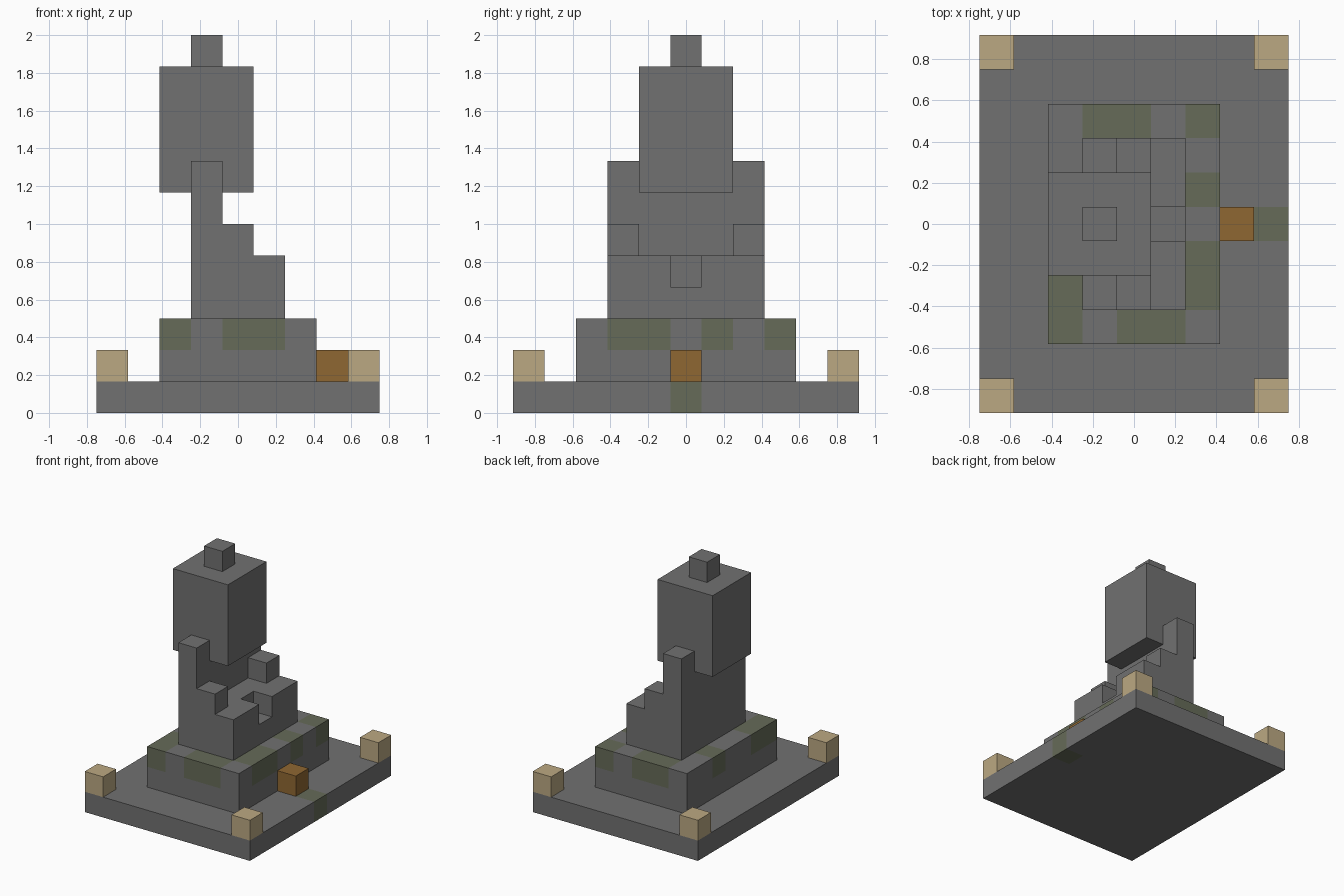
import bpy, bmesh
from mathutils import Vector

if "Cube" in bpy.data.objects:
    bpy.data.objects.remove(bpy.data.objects["Cube"], do_unlink=True)

U = 1 / 6                                  # side of one building block
ORIGIN = Vector((-4.5, -5.5, 0))           # corner of the block grid


def material(name, rgb):
    mat = bpy.data.materials.new(name)
    mat.use_nodes = True
    mat.diffuse_color = (*rgb, 1)
    mat.node_tree.nodes["Principled BSDF"].inputs["Base Color"].default_value = (*rgb, 1)
    return mat


stone = material("grey stone", (0.165, 0.165, 0.165))
moss = material("mossy stone", (0.133, 0.147, 0.098))
tan = material("pale tan", (0.50, 0.395, 0.225))
orange = material("brown orange", (0.275, 0.136, 0.032))


def finish(name, bm, mats):
    bmesh.ops.recalc_face_normals(bm, faces=bm.faces)
    for v in bm.verts:
        v.co = (v.co + ORIGIN) * U
    mesh = bpy.data.meshes.new(name)
    bm.to_mesh(mesh)
    bm.free()
    for mat in mats:
        mesh.materials.append(mat)
    obj = bpy.data.objects.new(name, mesh)
    bpy.context.collection.objects.link(obj)
    return obj


def prism(outline, z0, z1):
    """Upright solid over a plan outline, in block units."""
    bm = bmesh.new()
    face = bm.faces.new([bm.verts.new((x, y, z0)) for x, y in outline])
    top = bmesh.ops.extrude_face_region(bm, geom=[face], use_keep_orig=True)["geom"]
    for v in top:
        if isinstance(v, bmesh.types.BMVert):
            v.co.z = z1
    return bm


def block(name, lo, hi, mat=stone, mossy=()):
    """Box from lo to hi; the listed grid cells become mossy."""
    (x0, y0, z0), (x1, y1, z1) = lo, hi
    bm = prism([(x0, y0), (x1, y0), (x1, y1), (x0, y1)], z0, z1)
    bmesh.ops.recalc_face_normals(bm, faces=bm.faces)
    if mossy:
        for axis in range(3):
            normal = Vector([float(axis == a) for a in range(3)])
            for cut in range(lo[axis] + 1, hi[axis]):
                bmesh.ops.bisect_plane(bm, geom=bm.verts[:] + bm.edges[:] + bm.faces[:],
                                       plane_co=normal * cut, plane_no=normal)
        for f in bm.faces:
            f.normal_update()
            inside = f.calc_center_median() - f.normal * 0.5
            if tuple(int(c) for c in inside) in mossy:
                f.material_index = 1
    return finish(name, bm, [mat, moss] if mossy else [mat])


# Base slab and plinth, with mossy blocks along the plinth's top course
block("base_slab", (0, 0, 0), (9, 11, 1), mossy={(8, 5, 0)})
moss_plan = [(2, 2), (2, 3), (4, 2), (5, 2), (6, 3), (6, 4), (6, 6),
             (6, 8), (3, 8), (4, 8), (2, 6)]
block("plinth", (2, 2, 1), (7, 9, 3), mossy={(i, j, 2) for i, j in moss_plan})

# Corner blocks and the offering block
for side, x in (("right", 0), ("left", 8)):
    for end, y in (("front", 0), ("back", 10)):
        block(f"corner_block_{end}_{side}", (x, y, 1), (x + 1, y + 1, 2), tan)
block("offering_block", (7, 5, 1), (8, 6, 2), orange)

# Seat, its upper course notched in the middle
block("seat_lower", (3, 3, 3), (6, 8, 4))
notched = [(3, 3), (6, 3), (6, 5), (5, 5), (5, 6), (6, 6), (6, 8), (3, 8)]
finish("seat_upper", prism(notched, 4, 5), [stone])

# Upright back and arms
block("upright_back", (3, 3, 5), (4, 8, 8))
for side, y in (("front", 3), ("back", 7)):
    block(f"arm_{side}", (4, y, 5), (5, y + 1, 6))

# Head and top knob
block("head", (2, 4, 7), (5, 7, 11))
block("top_knob", (3, 5, 11), (4, 6, 12))
